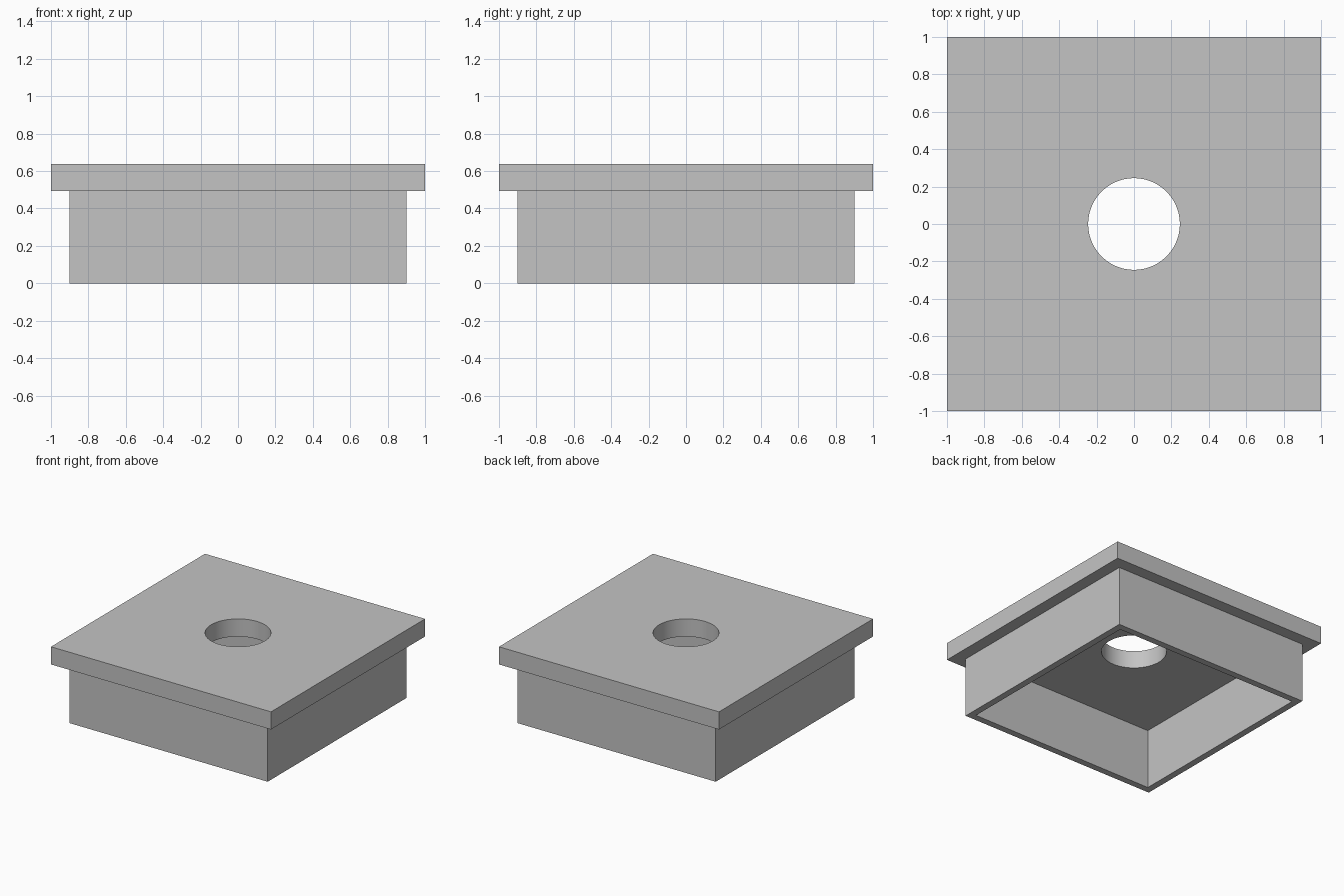
import bpy
import math

if "Cube" in bpy.data.objects:
    bpy.data.objects.remove(bpy.data.objects["Cube"], do_unlink=True)

SKIRT_TOP, LID_TOP = 0.494, 0.639
SKIRT_HALF, WALL = 0.9, 0.055
HOLE_RADIUS = 0.245

grey = bpy.data.materials.new("plain grey")
grey.use_nodes = True
colour = (0.55, 0.55, 0.55, 1)
grey.diffuse_color = colour
grey.node_tree.nodes["Principled BSDF"].inputs["Base Color"].default_value = colour


def block(name, half, bottom, top):
    """Square block between two heights."""
    bpy.ops.mesh.primitive_cube_add(size=1, location=(0, 0, (bottom + top) / 2))
    obj = bpy.context.object
    obj.name = name
    obj.scale = (2 * half, 2 * half, top - bottom)
    bpy.ops.object.transform_apply(location=True, rotation=False, scale=True)
    obj.data.materials.append(grey)
    return obj


def cut(target, cutter):
    """Subtract the cutter, apply the result and discard the cutter."""
    cutter.hide_render = True
    mod = target.modifiers.new("opening", 'BOOLEAN')
    mod.operation = 'DIFFERENCE'
    mod.solver = 'EXACT'
    mod.object = cutter
    bpy.ops.object.select_all(action='DESELECT')
    bpy.context.view_layer.objects.active = target
    target.select_set(True)
    bpy.ops.object.modifier_apply(modifier=mod.name)
    bpy.data.objects.remove(cutter, do_unlink=True)


# Open square skirt
skirt = block("skirt", SKIRT_HALF, 0, SKIRT_TOP)
cut(skirt, block("skirt_cutter", SKIRT_HALF - WALL, -1, 1))

# Overhanging lid with a round central hole
lid = block("lid", 1, SKIRT_TOP, LID_TOP)
bpy.ops.mesh.primitive_cylinder_add(vertices=96, radius=HOLE_RADIUS, depth=3)
hole_cutter = bpy.context.object
hole_cutter.name = "hole_cutter"
hole_cutter.data.materials.append(grey)
cut(lid, hole_cutter)
bpy.ops.object.shade_smooth_by_angle(angle=math.radians(30))
